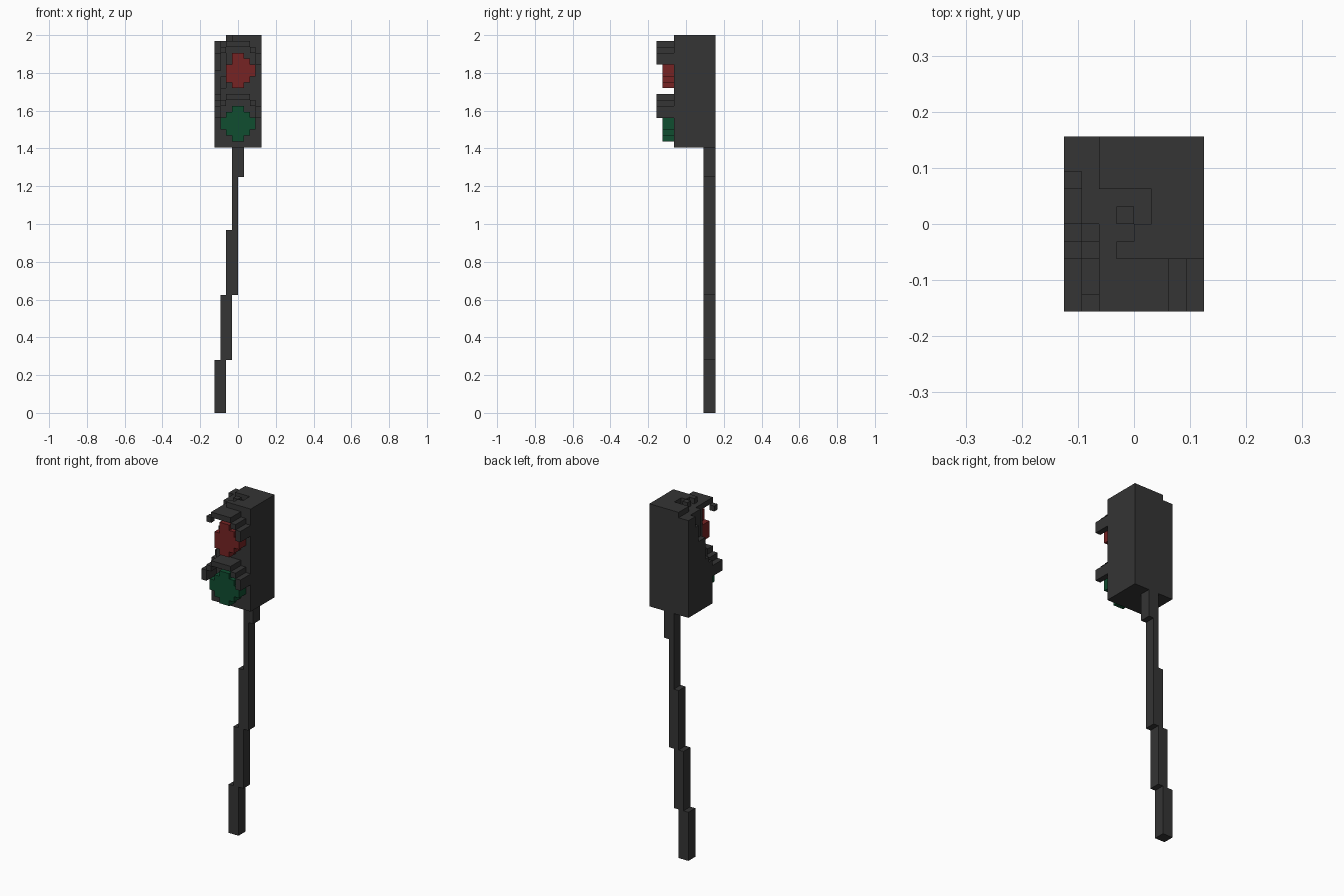
import bpy, bmesh
from mathutils import Vector

if "Cube" in bpy.data.objects:
    bpy.data.objects.remove(bpy.data.objects["Cube"])

U = 1 / 32          # size of one block
NX, NY = 8, 10      # blocks across and deep


def material(name, rgb):
    m = bpy.data.materials.new(name)
    m.diffuse_color = (*rgb, 1)
    m.use_nodes = True
    m.node_tree.nodes["Principled BSDF"].inputs["Base Color"].default_value = m.diffuse_color
    return m


grey = material("dark_grey", (0.035, 0.035, 0.035))
red = material("signal_red", (0.18, 0.017, 0.017))
green = material("signal_green", (0.005, 0.075, 0.03))


def block(xs, ys, zs):
    """All cells in half-open index ranges."""
    return {(i, j, k) for i in range(*xs) for j in range(*ys) for k in range(*zs)}


def lens(k0):
    """Stepped disc, six blocks wide and two deep."""
    cells = set()
    for r, half in enumerate((1, 2, 3, 3, 2, 1)):
        cells |= block((4 - half, 4 + half), (1, 3), (k0 + r, k0 + r + 1))
    return cells


def visor(k):
    """Stepped arch with its crown in layer k."""
    cells = block((2, 6), (0, 3), (k, k + 1))
    for a, b in ((1, 0), (6, 7)):
        cells |= block((a, a + 1), (0, 3), (k - 1, k))
        cells |= block((b, b + 1), (0, 3), (k - 3, k - 1))
    return cells


# housing with the worn top and front left corner
housing = block((0, 8), (3, 10), (45, 64))
housing -= block((0, 2), (3, 10), (63, 64))
housing -= block((2, 5), (5, 7), (63, 64)) - {(3, 5, 63)}
housing -= block((2, 3), (3, 5), (63, 64)) | {(3, 4, 63)}
for i, j, k in ((0, 3, 53), (0, 4, 54), (0, 5, 58), (0, 6, 58), (0, 7, 61),
                (1, 3, 55), (1, 4, 57)):
    housing -= block((i, i + 1), (j, j + 1), (k, 64))

# upper visor and red lens have lost their left blocks
upper_visor = visor(62)
upper_visor -= block((0, 1), (0, 3), (58, 62)) | block((1, 2), (1, 3), (61, 62))
red_lens = lens(55)
red_lens -= block((0, 2), (0, 3), (55, 61)) | block((2, 3), (1, 3), (59, 60))

# leaning pole in offset steps
pole = set()
for i0, i1, k0, k1 in ((0, 2, 0, 9), (1, 3, 9, 20), (2, 4, 20, 31),
                       (3, 4, 31, 40), (3, 5, 40, 45)):
    pole |= block((i0, i1), (8, 10), (k0, k1))

parts = {
    "pole": (pole, grey),
    "housing": (housing, grey),
    "upper_visor": (upper_visor, grey),
    "lower_visor": (visor(53), grey),
    "red_lens": (red_lens, red),
    "green_lens": (lens(46), green),
}
solid = set().union(*(c for c, _ in parts.values()))


def build(name, cells, mat):
    """Outer skin of a cell set, flat areas merged."""
    bm = bmesh.new()
    for c in cells:
        for axis in range(3):
            for s in (-1, 1):
                n = list(c)
                n[axis] += s
                if tuple(n) in solid:
                    continue
                u, v = (axis + 1) % 3, (axis + 2) % 3
                corners = []
                for du, dv in ((0, 0), (1, 0), (1, 1), (0, 1))[::s]:
                    p = Vector(c)
                    p[axis] += s > 0
                    p[u] += du
                    p[v] += dv
                    corners.append(bm.verts.new(
                        ((p.x - NX / 2) * U, (p.y - NY / 2) * U, p.z * U)))
                bm.faces.new(corners)
    bmesh.ops.remove_doubles(bm, verts=bm.verts[:], dist=1e-5)
    bmesh.ops.dissolve_limit(bm, angle_limit=0.01, verts=bm.verts[:], edges=bm.edges[:])
    me = bpy.data.meshes.new(name)
    bm.to_mesh(me)
    bm.free()
    me.materials.append(mat)
    bpy.context.collection.objects.link(bpy.data.objects.new(name, me))


for name, (cells, mat) in parts.items():
    build(name, cells, mat)
